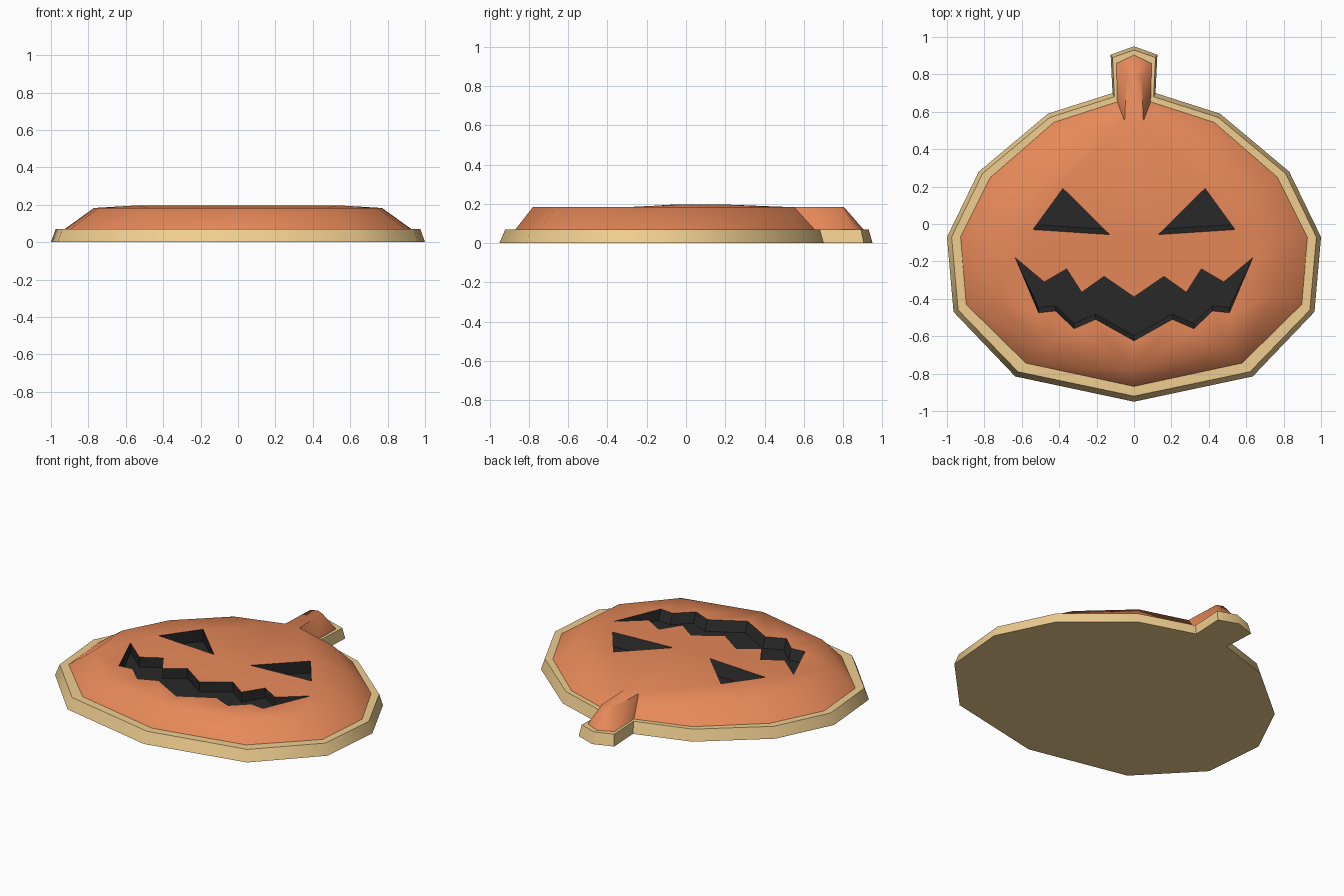
import bpy, bmesh, math

if "Cube" in bpy.data.objects:
    bpy.data.objects.remove(bpy.data.objects["Cube"])

def material(name, rgb):
    m = bpy.data.materials.new(name)
    m.diffuse_color = (*rgb, 1)
    m.use_nodes = True
    m.node_tree.nodes["Principled BSDF"].inputs["Base Color"].default_value = m.diffuse_color
    return m

TAN = material("biscuit", (0.87, 0.62, 0.28))
ORANGE = material("orange_icing", (0.80, 0.25, 0.10))
DARK = material("dark_icing", (0.022, 0.022, 0.022))

def mirrored(half):
    """Close a right-hand half outline whose ends lie on x = 0."""
    return half + [(-x, y) for x, y in reversed(half[1:-1])]

def ring(bm, pts, z):
    return [bm.verts.new((x, y, z)) for x, y in pts]

def bridge(bm, a, b):
    n = len(a)
    for i in range(n):
        j = (i + 1) % n
        bm.faces.new((a[i], a[j], b[j], b[i]))

def edges_of(bm, loop):
    out = []
    for a, b in zip(loop, loop[1:] + loop[:1]):
        out.append(bm.edges.get((a, b)) or bm.edges.new((a, b)))
    return out

def fill(bm, loops, up=1):
    edges = [e for l in loops for e in edges_of(bm, l)]
    made = bmesh.ops.triangle_fill(bm, edges=edges, use_beauty=True,
                                   use_dissolve=False, normal=(0, 0, up))
    for g in made["geom"]:
        if isinstance(g, bmesh.types.BMFace):
            g.normal_update()
            if g.normal.z * up < 0:
                g.normal_flip()

def finish(bm, name, mat, angle):
    me = bpy.data.meshes.new(name)
    bm.to_mesh(me)
    bm.free()
    ob = bpy.data.objects.new(name, me)
    bpy.context.collection.objects.link(ob)
    me.materials.append(mat)
    bpy.ops.object.select_all(action='DESELECT')
    ob.select_set(True)
    bpy.context.view_layer.objects.active = ob
    bpy.ops.object.shade_smooth_by_angle(angle=math.radians(angle))

# Outlines, right half, from bottom centre up to the stem tip
base = mirrored([(0, -.95), (.635, -.815), (.965, -.47), (1.0, -.07), (.83, .28),
                 (.46, .59), (.115, .70), (.125, .905), (0, .95)])
rim = mirrored([(0, -.92), (.62, -.79), (.94, -.46), (.975, -.07), (.81, .27),
                (.45, .57), (.105, .68), (.115, .89), (0, .93)])
icing_edge = mirrored([(0, -.87), (.58, -.745), (.90, -.43), (.93, -.07), (.77, .25),
                       (.43, .545), (.09, .655), (.095, .86), (0, .905)])
icing_top = mirrored([(0, -.78), (.50, -.665), (.745, -.39), (.77, -.07), (.63, .20),
                      (.35, .46), (.05, .55), (.04, .79), (0, .805)])
mouth = mirrored([(0, -.625), (.205, -.51), (.32, -.56), (.42, -.465), (.51, -.475),
                  (.635, -.18), (.48, -.31), (.36, -.24), (.28, -.365), (.16, -.28),
                  (0, -.39)])
eye = [(.13, -.057), (.54, -.03), (.38, .19)]
eye_left = [(-x, y) for x, y in reversed(eye)]
TOP, EYE_TOP = .183, .197

# Biscuit slab
bm = bmesh.new()
lo, hi = ring(bm, base, 0), ring(bm, rim, .07)
bridge(bm, lo, hi)
fill(bm, [lo], -1)
fill(bm, [hi])
finish(bm, "biscuit_base", TAN, 40)

# Icing with openings for the face
bm = bmesh.new()
lo, hi = ring(bm, icing_edge, .068), ring(bm, icing_top, TOP)
bridge(bm, lo, hi)
fill(bm, [hi, ring(bm, mouth, TOP), ring(bm, eye, EYE_TOP), ring(bm, eye_left, EYE_TOP)])
finish(bm, "icing", ORANGE, 60)

# Dark recesses: the lower edge slopes in towards the floor
def recess(name, pts, lower, z):
    bm = bmesh.new()
    floor = [(x, y + (.028 if (x, y) in lower else 0)) for x, y in pts]
    a, b = ring(bm, floor, .12), ring(bm, pts, z)
    bridge(bm, b, a)
    fill(bm, [a])
    finish(bm, name, DARK, 20)

recess("mouth", mouth, {p for s in (1, -1) for p in [(s * x, y) for x, y in mouth[:5]]}, TOP)
recess("eye_right", eye, set(eye[:2]), EYE_TOP)
recess("eye_left", eye_left, set(eye_left[1:]), EYE_TOP)
